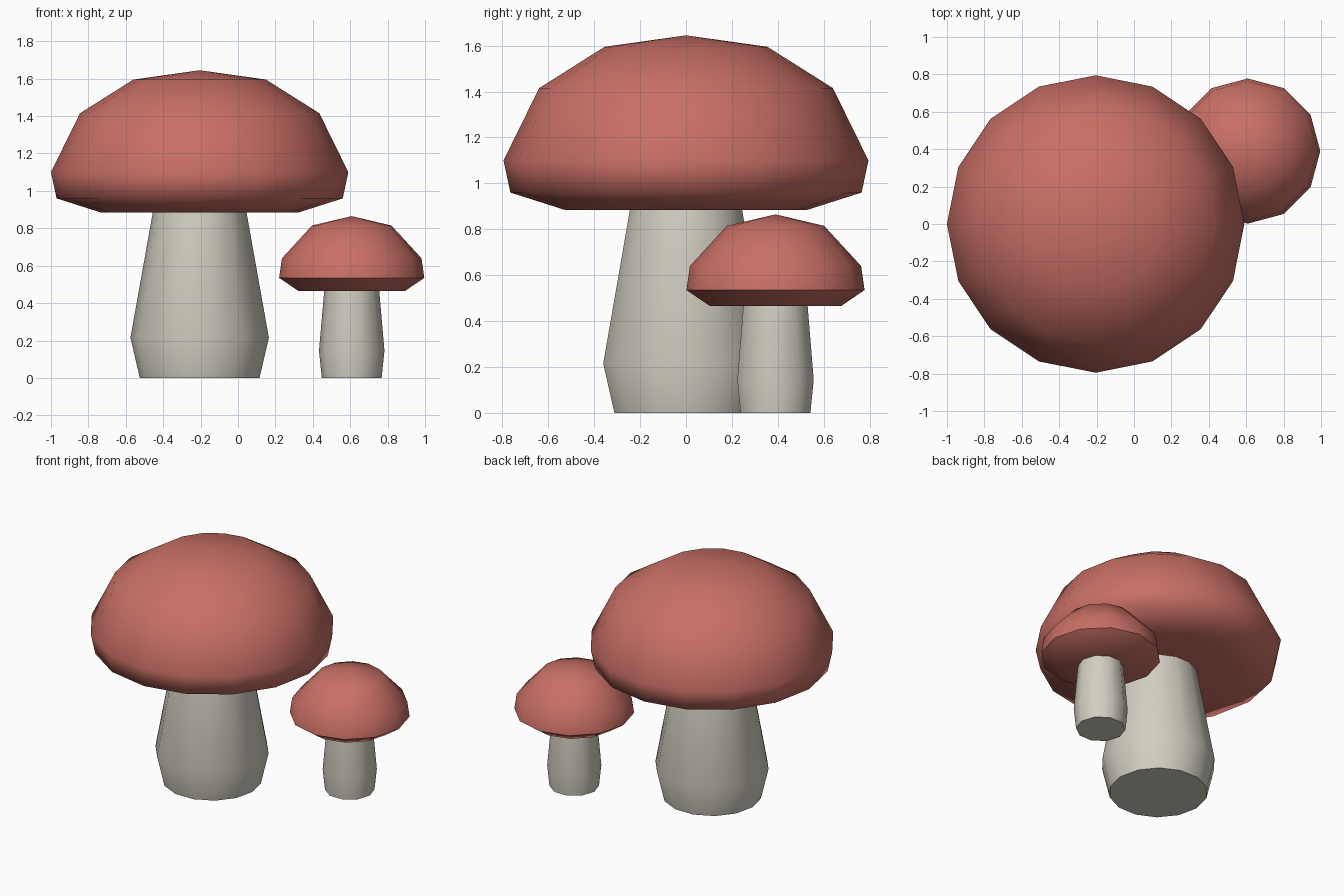
import bpy, bmesh, math

cube = bpy.data.objects.get("Cube")
if cube:
    bpy.data.objects.remove(cube, do_unlink=True)


def material(name, rgb):
    mat = bpy.data.materials.new(name)
    mat.use_nodes = True
    mat.diffuse_color = (*rgb, 1)
    mat.node_tree.nodes["Principled BSDF"].inputs["Base Color"].default_value = (*rgb, 1)
    return mat


def lathe(name, profile, sides, centre, mat, sharp_angle):
    """Turn a (radius, height) profile, listed bottom to top, into a closed solid."""
    bm = bmesh.new()
    rings = []
    for r, z in profile:
        if r == 0:
            rings.append([bm.verts.new((0, 0, z))] * sides)
            continue
        angles = [2 * math.pi * i / sides for i in range(sides)]
        rings.append([bm.verts.new((r * math.cos(a), r * math.sin(a), z)) for a in angles])
    for low, high in zip(rings, rings[1:]):
        for i in range(sides):
            j = (i + 1) % sides
            corners = [low[i], low[j], high[j], high[i]]
            bm.faces.new(list(dict.fromkeys(corners)))
    bm.faces.new(rings[0][::-1])
    if profile[-1][0] > 0:
        bm.faces.new(rings[-1])
    bmesh.ops.recalc_face_normals(bm, faces=bm.faces)
    mesh = bpy.data.meshes.new(name)
    bm.to_mesh(mesh)
    bm.free()
    mesh.materials.append(mat)
    obj = bpy.data.objects.new(name, mesh)
    bpy.context.collection.objects.link(obj)
    obj.location = (*centre, 0)
    bpy.ops.object.select_all(action="DESELECT")
    obj.select_set(True)
    bpy.context.view_layer.objects.active = obj
    bpy.ops.object.shade_smooth_by_angle(angle=math.radians(sharp_angle))
    return obj


red = material("cap red", (0.58, 0.16, 0.13))
cream = material("stem cream", (0.64, 0.61, 0.53))

# Large mushroom
big = (-0.205, 0)
lathe("large_stem", [(0.32, 0), (0.37, 0.215), (0.248, 0.9)], 14, big, cream, 50)
lathe("large_cap", [(0.53, 0.885), (0.765, 0.96), (0.795, 1.1), (0.64, 1.415),
                    (0.355, 1.595), (0, 1.645)], 16, big, red, 65)

# Small mushroom
small = (0.608, 0.39)
lathe("small_stem", [(0.16, 0), (0.175, 0.145), (0.146, 0.48)], 10, small, cream, 50)
lathe("small_cap", [(0.285, 0.465), (0.388, 0.535), (0.373, 0.64), (0.212, 0.815),
                    (0, 0.865)], 12, small, red, 50)
